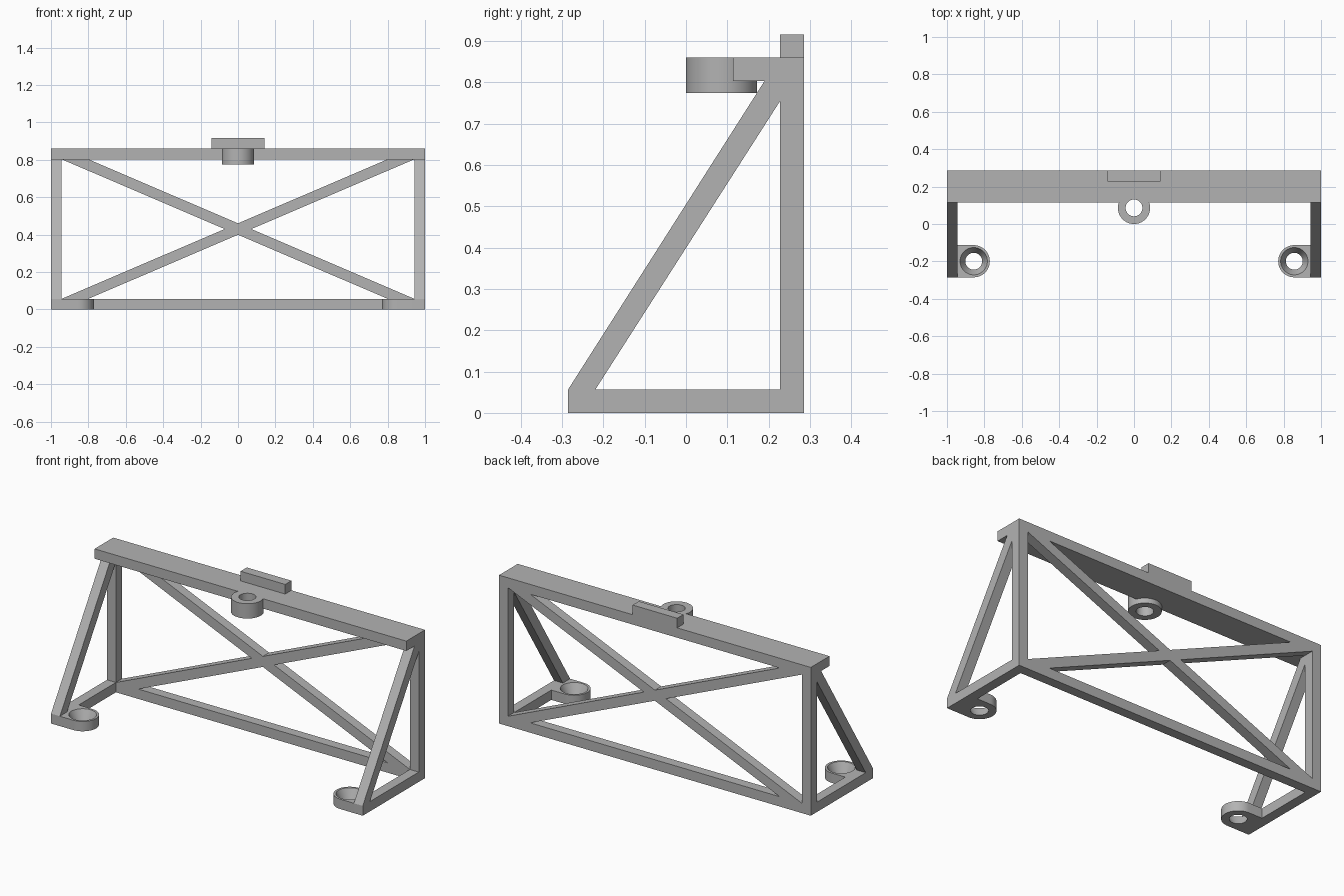
import bpy, bmesh, math
from mathutils import Vector

cube = bpy.data.objects.get("Cube")
if cube:
    bpy.data.objects.remove(cube, do_unlink=True)

grey = bpy.data.materials.new("light grey plastic")
grey.use_nodes = True
GREY = (0.45, 0.45, 0.45, 1)
grey.diffuse_color = GREY
grey.node_tree.nodes["Principled BSDF"].inputs["Base Color"].default_value = GREY

BAR = 0.057             # thickness of every bar
BACK = 0.285            # rear face of the frame; the feet reach -BACK
INNER = BACK - BAR      # front face of the rear frame
SIDE = 1 - BAR          # inner face of the side frames
TOP = 0.86
UNDER = TOP - BAR       # underside of the top bar


def prism(name, outline, axis, start, end):
    """Extrude a 2D outline along x, y or z from start to end."""
    place = {"x": lambda a, b: (start, a, b),
             "y": lambda a, b: (a, start, b),
             "z": lambda a, b: (a, b, start)}[axis]
    shift = Vector([(end - start) * (axis == c) for c in "xyz"])
    bm = bmesh.new()
    face = bm.faces.new([bm.verts.new(place(*p)) for p in outline])
    ext = bmesh.ops.extrude_face_region(bm, geom=[face], use_keep_orig=True)
    verts = [v for v in ext["geom"] if isinstance(v, bmesh.types.BMVert)]
    bmesh.ops.translate(bm, vec=shift, verts=verts)
    bmesh.ops.recalc_face_normals(bm, faces=bm.faces)
    mesh = bpy.data.meshes.new(name)
    bm.to_mesh(mesh)
    bm.free()
    mesh.materials.append(grey)
    ob = bpy.data.objects.new(name, mesh)
    bpy.context.collection.objects.link(ob)
    return ob


def rect(a0, a1, b0, b1):
    return [(a0, b0), (a1, b0), (a1, b1), (a0, b1)]


def arc(cx, cy, r, start=0, sweep=360, steps=64):
    count = steps if sweep == 360 else steps + 1
    angles = [math.radians(start + sweep * i / steps) for i in range(count)]
    return [(cx + r * math.cos(t), cy + r * math.sin(t)) for t in angles]


def cone(name, x, y, z, r_low, r_high, depth):
    bpy.ops.mesh.primitive_cone_add(vertices=64, radius1=r_low, radius2=r_high,
                                    depth=depth, location=(x, y, z))
    ob = bpy.context.object
    ob.name = name
    ob.data.materials.append(grey)
    return ob


def combine(ob, other, operation):
    """Apply a boolean and remove the helper."""
    mod = ob.modifiers.new(operation.lower(), "BOOLEAN")
    mod.operation, mod.solver, mod.object = operation, "EXACT", other
    bpy.context.view_layer.update()
    graph = bpy.context.evaluated_depsgraph_get()
    mesh = bpy.data.meshes.new_from_object(ob.evaluated_get(graph))
    ob.modifiers.clear()
    ob.data = mesh
    bpy.data.objects.remove(other, do_unlink=True)


def smooth(ob):
    bpy.ops.object.select_all(action="DESELECT")
    ob.select_set(True)
    bpy.context.view_layer.objects.active = ob
    bpy.ops.object.shade_smooth_by_angle(angle=math.radians(30))


# Rear frame: a plate with four triangles cut out, leaving a cross brace
rear = prism("rear_frame", rect(-1, 1, 0, TOP), "y", INNER, BACK)
mid = (BAR + UNDER) / 2
brace = 0.143                                   # brace width along x
slope = (UNDER - BAR) / (2 * SIDE - brace)
reach = SIDE - brace
windows = []
for s in (-1, 1):
    windows.append([(s * SIDE, BAR), (s * SIDE, UNDER), (s * brace / 2, mid)])
    edge = mid + s * (UNDER - BAR) / 2
    windows.append([(-reach, edge), (reach, edge), (0, edge - s * reach * slope)])
for tri in windows:
    combine(rear, prism("window_cutter", tri, "y", INNER - 0.1, BACK + 0.1), "DIFFERENCE")

# Top shelf with its round screw boss
shelf = prism("top_shelf", rect(-1, 1, 0.114, INNER), "z", UNDER, TOP)
boss_y = 0.086
combine(shelf, prism("boss", arc(0, boss_y, 0.086), "z", 0.774, TOP), "UNION")
combine(shelf, cone("boss_hole", 0, boss_y, 0.82, 0.045, 0.045, 0.3), "DIFFERENCE")
smooth(shelf)

# Raised tab on the back edge
prism("top_tab", rect(-0.143, 0.143, INNER, BACK), "z", TOP, 0.916)

# Side frames (bottom bar and slanted strut) and countersunk feet
strut = [(-BACK, 0), (INNER, 0), (INNER, BAR), (-0.219, BAR),
         (INNER, 0.755), (INNER, UNDER), (0.19, UNDER), (-BACK, BAR)]
foot_x, foot_y, foot_r = 0.857, -0.199, 0.086
for side, s in (("left", 1), ("right", -1)):
    prism(side + "_side_frame", strut, "x", s * SIDE, s)
    shape = [(SIDE, foot_y - foot_r), (SIDE, foot_y + foot_r)]
    shape += arc(foot_x, foot_y, foot_r, 90, 180, 32)
    foot = prism(side + "_foot", [(s * x, y) for x, y in shape], "z", 0, BAR)
    sink = cone("sink_cutter", s * foot_x, foot_y, BAR / 2, 0.031, 0.087, 2 * BAR)
    combine(foot, sink, "DIFFERENCE")
    smooth(foot)
